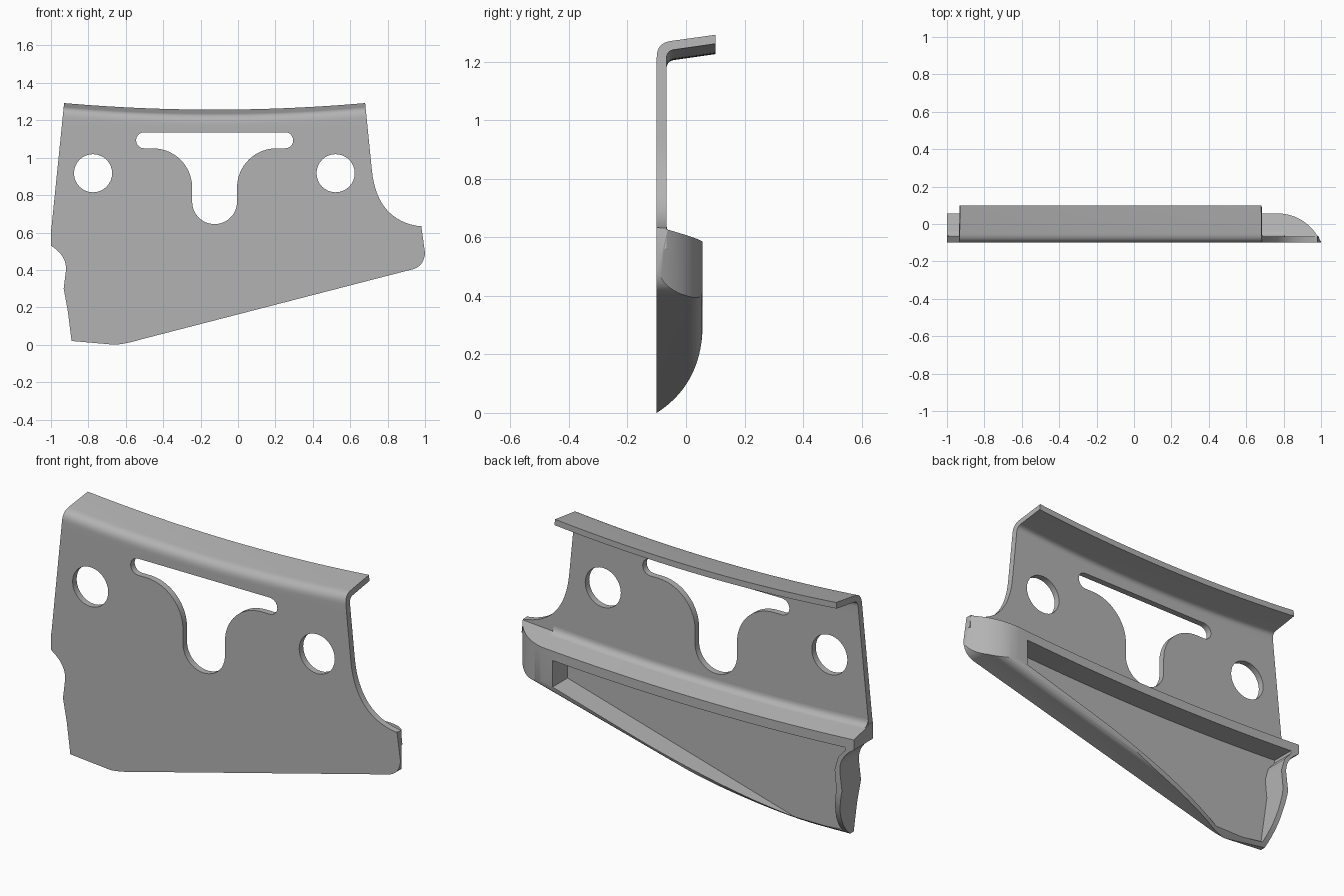
import bpy, bmesh, math
from mathutils import Vector

cube = bpy.data.objects.get("Cube")
if cube:
    bpy.data.objects.remove(cube, do_unlink=True)

grey = bpy.data.materials.new("plain_grey")
grey.use_nodes = True
grey.diffuse_color = (0.45, 0.45, 0.45, 1)
grey.node_tree.nodes["Principled BSDF"].inputs["Base Color"].default_value = (0.45, 0.45, 0.45, 1)

FRONT, PLATE_BACK, SHELF_BACK = -0.1, -0.067, 0.056
MID = -0.125


def quad(a, b, c, n=12):
    """Points along a quadratic curve."""
    a, b, c = Vector(a), Vector(b), Vector(c)
    return [tuple(a * (1 - t) ** 2 + b * 2 * t * (1 - t) + c * t * t)
            for t in (i / n for i in range(n + 1))]


def arc(cx, cz, r, start, end, n=16):
    angles = [math.radians(start + (end - start) * i / n) for i in range(n + 1)]
    return [(cx + r * math.cos(a), cz + r * math.sin(a)) for a in angles]


def make_object(name, bm):
    bmesh.ops.recalc_face_normals(bm, faces=bm.faces)
    mesh = bpy.data.meshes.new(name)
    bm.to_mesh(mesh)
    bm.free()
    mesh.materials.append(grey)
    obj = bpy.data.objects.new(name, mesh)
    bpy.context.collection.objects.link(obj)
    return obj


def prism_mesh(points, axis, low, high):
    """Extrude a flat outline along the axis x, y or z."""
    place = {"x": lambda p, d: (d, p[0], p[1]),
             "y": lambda p, d: (p[0], d, p[1]),
             "z": lambda p, d: (p[0], p[1], d)}[axis]
    bm = bmesh.new()
    near = [bm.verts.new(place(p, low)) for p in points]
    far = [bm.verts.new(place(p, high)) for p in points]
    bm.faces.new(near)
    bm.faces.new(far)
    for i in range(len(points)):
        j = (i + 1) % len(points)
        bm.faces.new((near[i], near[j], far[j], far[i]))
    return bm


def prism(name, points, axis, low, high):
    return make_object(name, prism_mesh(points, axis, low, high))


def boolean(target, tool, operation="DIFFERENCE"):
    tool.hide_render = True
    mod = target.modifiers.new("cut", "BOOLEAN")
    mod.operation, mod.object, mod.solver = operation, tool, "EXACT"
    bpy.context.view_layer.objects.active = target
    bpy.ops.object.modifier_apply(modifier=mod.name)
    bpy.data.objects.remove(tool, do_unlink=True)


def smooth(obj, angle=30):
    bpy.ops.object.select_all(action="DESELECT")
    obj.select_set(True)
    bpy.context.view_layer.objects.active = obj
    bpy.ops.object.shade_smooth_by_angle(angle=math.radians(angle))


def left_x(z):
    return -0.93 - 0.1 * (1.29 - z)


def right_x(z):
    return 0.68 + 0.1 * (1.29 - z)


# Upper plate with its curved shoulder
JOIN = 1.165
shoulder = quad((0.716, 0.93), (0.745, 0.66), (0.98, 0.632), 16)
plate = prism("face_plate",
              [(left_x(JOIN), JOIN), (right_x(JOIN), JOIN)] + shoulder
              + [(0.988, 0.56), (-1, 0.56), (-1, 0.6)], "y", FRONT, PLATE_BACK)

# Lower hollow body, its shelf sagging toward the middle
def shelf_z(x):
    return 0.592 + 0.035 * (x - MID) ** 2


top_xs = [-1 + 1.98 * i / 24 for i in range(25)]
lower = [(x, shelf_z(x)) for x in top_xs]
lower += quad((1.0, 0.49), (0.995, 0.425), (0.94, 0.405), 8)
lower += quad((-0.52, 0.028), (-0.6, 0.004), (-0.66, 0.0), 6)
lower += [(-0.89, 0.02), (-0.91, 0.18), (-0.932, 0.3)]
lower += quad((-0.922, 0.38), (-0.905, 0.47), (-1, 0.53), 10)
bm = prism_mesh(lower, "y", FRONT, SHELF_BACK)
bm.normal_update()
for v in bm.verts:
    if v.co.y > 0 and v.co.z > 0.58:
        v.co.z -= 0.036
round_edges = [e for e in bm.edges
               if all(v.co.y > 0 and v.co.x > -0.7 and v.co.z < 0.5 for v in e.verts)]
bmesh.ops.recalc_face_normals(bm, faces=bm.faces)
bmesh.ops.bevel(bm, geom=round_edges, offset=0.045, segments=6, profile=0.5, affect="EDGES")
body = make_object("lower_body", bm)

# Pocket behind the plate
pocket = [(0.725, 0.395), (-0.62, 0.012), (-0.862, 0.035), (-0.9, 0.3),
          (-0.89, 0.4), (-0.91, 0.47), (-0.95, 0.515)]
pocket += [(x, shelf_z(x) - 0.085) for x in [-0.95 + 1.675 * i / 20 for i in range(21)]]
boolean(body, prism("pocket_cutter", pocket, "y", PLATE_BACK, 0.2))

# Curved trims on the underside and on the left end
under = quad((FRONT, 0), (0.055, 0.1), (0.057, 0.3), 20)
boolean(body, prism("underside_cutter", under + [(0.3, 0.3), (0.3, -0.1), (FRONT, -0.1)],
                    "x", -1.2, 1.2))
end = quad((0.76, 0.057), (0.92, 0.057), (1.003, FRONT), 20)
boolean(body, prism("end_cutter", end + [(1.2, FRONT), (1.2, 0.3), (0.76, 0.3)],
                    "z", -0.2, 0.8))

# Round holes and the winged slot
for x in (-0.775, 0.522):
    boolean(plate, prism("hole_cutter", arc(x, 0.917, 0.102, 0, 348.75, 31), "y", -0.3, 0.3))
half = arc(0.377, 1.093, 0.043, 90, -90, 10)
half += arc(0.33, 0.84, 0.21, 90, 180) + arc(0, 0.765, 0.12, 0, -90)
slot = half + [(-x, z) for x, z in reversed(half[:-1])]
boolean(plate, prism("slot_cutter", [(x + MID, z) for x, z in slot], "y", -0.3, 0.3))

# Bent top flange, sagging toward the middle
outer = [(FRONT, JOIN)] + quad((FRONT, 1.215), (FRONT, 1.265), (-0.05, 1.271), 8) + [(0.1, 1.292)]
inner = [(0.104, 1.261)] + quad((-0.04, 1.241), (PLATE_BACK, 1.237), (PLATE_BACK, 1.208), 8)
inner += [(PLATE_BACK, JOIN)]
section = outer + inner
bm = bmesh.new()
rows = []
COLS = 32
for i in range(COLS + 1):
    row = []
    for y, z in section:
        a, b = left_x(z), right_x(z)
        x = a + (b - a) * i / COLS
        sag = 0.054 * ((x - MID) ** 2 - 0.648) if z > JOIN else 0
        row.append(bm.verts.new((x, min(y, 0.1), z + sag)))
    rows.append(row)
for r, s in zip(rows, rows[1:]):
    for j in range(len(section)):
        k = (j + 1) % len(section)
        bm.faces.new((r[j], r[k], s[k], s[j]))
bm.faces.new(rows[0])
bm.faces.new(rows[-1])
flange = make_object("top_flange", bm)

# Fillet where the shelf meets the plate
bm = bmesh.new()
rows = []
for i in range(25):
    x = -0.995 + 1.8 * i / 24
    z = shelf_z(x)
    curve = quad((PLATE_BACK, z + 0.022), (PLATE_BACK, z - 0.004), (-0.04, z - 0.014), 6)
    curve.append((PLATE_BACK - 0.01, z - 0.03))
    rows.append([bm.verts.new((x, y, h)) for y, h in curve])
for r, s in zip(rows, rows[1:]):
    for j in range(len(r)):
        k = (j + 1) % len(r)
        bm.faces.new((r[j], r[k], s[k], s[j]))
bm.faces.new(rows[0])
bm.faces.new(rows[-1])
fillet = make_object("shelf_fillet", bm)

for obj in (plate, body, flange, fillet):
    smooth(obj)
